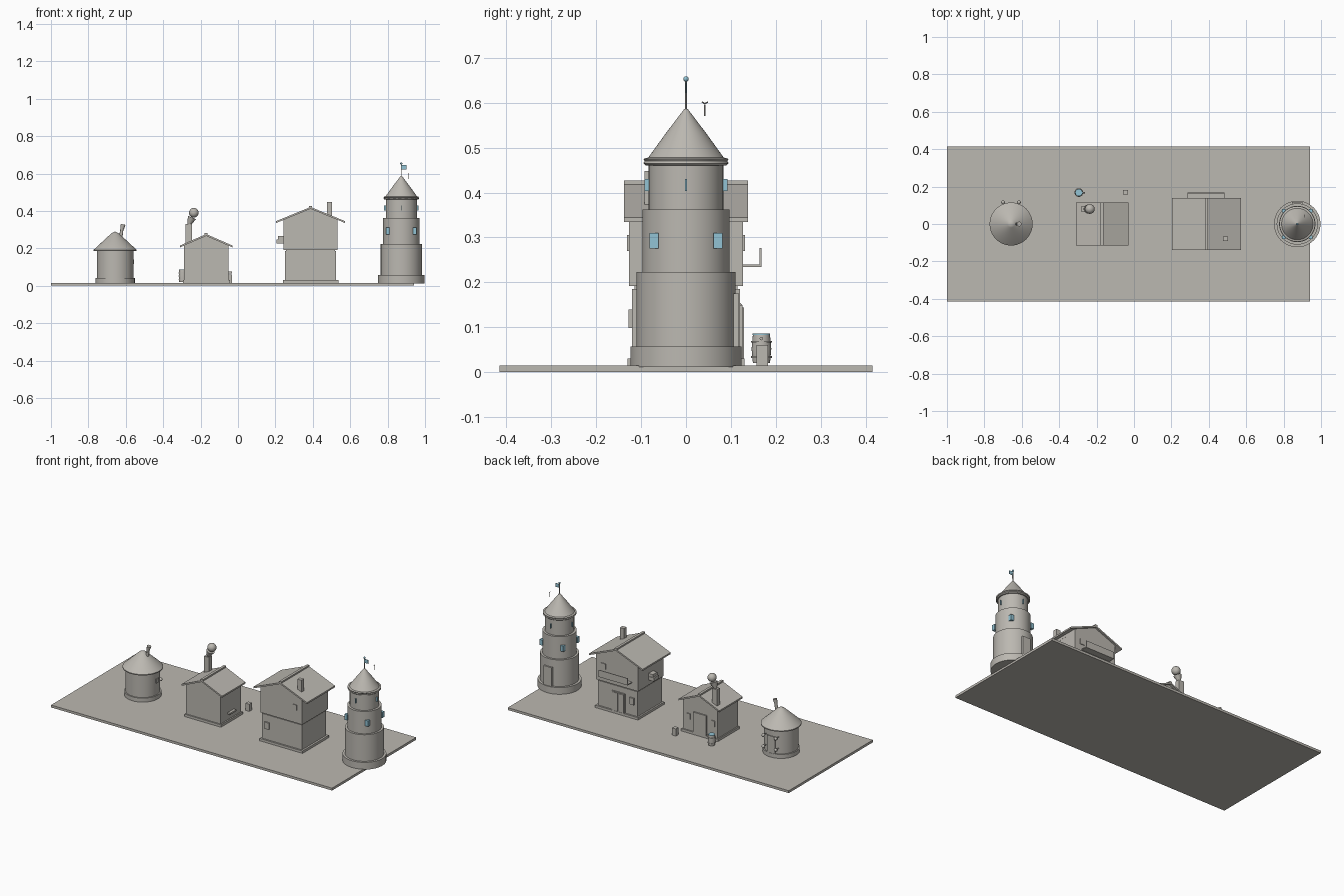
import bpy, bmesh, math
from mathutils import Vector

if "Cube" in bpy.data.objects:
    bpy.data.objects.remove(bpy.data.objects["Cube"])


def material(name, rgb):
    m = bpy.data.materials.new(name)
    m.diffuse_color = (*rgb, 1)
    m.use_nodes = True
    m.node_tree.nodes["Principled BSDF"].inputs["Base Color"].default_value = m.diffuse_color
    return m


STONE = material("warm_grey", (0.50, 0.48, 0.44))
BLUE = material("pale_blue", (0.29, 0.55, 0.66))
GROUND = 0.015


def finish(name, bm, mat, smooth=False):
    bmesh.ops.recalc_face_normals(bm, faces=bm.faces)
    mesh = bpy.data.meshes.new(name)
    bm.to_mesh(mesh)
    bm.free()
    mesh.materials.append(mat)
    ob = bpy.data.objects.new(name, mesh)
    bpy.context.collection.objects.link(ob)
    if smooth:
        bpy.ops.object.select_all(action='DESELECT')
        bpy.context.view_layer.objects.active = ob
        ob.select_set(True)
        bpy.ops.object.shade_smooth_by_angle(angle=math.radians(35))
    return ob


def box(name, x, y, z, mat=STONE):
    """Box from (low, high) ranges on each axis."""
    bm = bmesh.new()
    bmesh.ops.create_cube(bm, size=1)
    for v in bm.verts:
        v.co = [r[0] if c < 0 else r[1] for c, r in zip(v.co, (x, y, z))]
    return finish(name, bm, mat)


def lathe(name, centre, profile, mat=STONE, sides=48):
    """Spin a closed (radius, z) outline around a vertical axis."""
    bm = bmesh.new()
    pts = [Vector((r, 0, z)) for r, z in profile]
    vs = [bm.verts.new(p) for p in pts]
    edges = [bm.edges.new(p) for p in zip(vs, vs[1:])]
    bmesh.ops.spin(bm, geom=vs + edges, cent=(0, 0, 0), axis=(0, 0, 1),
                   angle=math.tau, steps=sides)
    bmesh.ops.remove_doubles(bm, verts=bm.verts, dist=0.0001)
    bmesh.ops.translate(bm, verts=bm.verts, vec=(*centre, 0))
    return finish(name, bm, mat, True)


def drum(name, centre, r, z0, z1, mat=STONE, sides=48):
    return lathe(name, centre, [(0, z0), (r, z0), (r, z1), (0, z1)], mat, sides)


def rod(name, a, b, r0, r1, mat=STONE, sides=12):
    a, b = Vector(a), Vector(b)
    bm = bmesh.new()
    bmesh.ops.create_cone(bm, cap_ends=True, segments=sides, radius1=r0,
                          radius2=r1, depth=(b - a).length)
    bm.transform((b - a).to_track_quat('Z', 'Y').to_matrix().to_4x4())
    bmesh.ops.translate(bm, verts=bm.verts, vec=(a + b) / 2)
    return finish(name, bm, mat, True)


def ball(name, c, r, mat=STONE):
    bm = bmesh.new()
    bmesh.ops.create_uvsphere(bm, u_segments=16, v_segments=10, radius=r)
    bmesh.ops.translate(bm, verts=bm.verts, vec=c)
    return finish(name, bm, mat, True)


def prism(name, outline, y0, y1):
    """Extrude an (x, z) outline along y."""
    bm = bmesh.new()
    f = bm.faces.new([bm.verts.new((x, y0, z)) for x, z in outline])
    g = bmesh.ops.extrude_face_region(bm, geom=[f])
    bmesh.ops.translate(bm, vec=(0, y1 - y0, 0),
                        verts=[v for v in g['geom'] if isinstance(v, bmesh.types.BMVert)])
    return finish(name, bm, STONE)


def gable_roof(name, cx, wall, eave, z_eave, z_top, half_y, wall_y, z_wall):
    """Gable wall under two thin sloping slabs and a ridge strip."""
    t = 0.010
    top = z_top - 0.006
    prism(name + "_gable", [(cx - wall, z_wall), (cx + wall, z_wall),
                            (cx + wall, top - t - (top - z_eave) * wall / eave), (cx, top - t),
                            (cx - wall, top - t - (top - z_eave) * wall / eave)], -wall_y, wall_y)
    for s, side in ((-1, "left"), (1, "right")):
        prism(f"{name}_{side}_slab", [(cx, top), (cx + s * eave, z_eave),
                                      (cx + s * eave, z_eave - t), (cx, top - t)], -half_y, half_y)
    box(name + "_ridge", (cx - .008, cx + .008), (-half_y, half_y), (top - .006, z_top))


# Ground plate
box("ground_plate", (-1, .94), (-.415, .415), (0, GROUND))

# Round tower: stepped drums and conical roof
T = (.873, 0)
drum("tower_foot", T, .124, .012, .057, sides=64)
drum("tower_lower", T, .110, .05, .223, sides=64)
drum("tower_middle", T, .097, .22, .362, sides=64)
drum("tower_upper", T, .083, .36, .466, sides=64)
lathe("tower_roof", T, [(0, .460), (.089, .460), (.095, .465), (.092, .470), (.095, .475),
                        (.084, .478), (.045, .532), (.004, .586), (0, .586)], sides=64)
rod("flag_pole", (*T, .58), (*T, .65), .002, .002)
ball("flag_pole_ball", (*T, .653), .006, BLUE)
box("flag", (T[0] + .001, T[0] + .027), (-.001, .001), (.622, .645), BLUE)
box("tower_door", (.845, .901), (.09, .118), (.055, .175))
for i, (sx, sy) in enumerate(((1, 1), (1, -1), (-1, 1), (-1, -1))):
    x, y = T[0] + sx * .072, sy * .071
    box(f"tower_window_{i}", (x - .010, x + .010), (y - .010, y + .010), (.275, .310), BLUE)
for i, (sx, sy) in enumerate(((1, 0), (-1, 0), (0, 1), (0, -1))):
    x, y = T[0] + sx * .087, sy * .087
    dx, dy = (.005, .002) if sx else (.002, .005)
    box(f"tower_slit_{i}", (x - dx, x + dx), (y - dy, y + dy), (.403, .430), BLUE)
# Small weather marker beside the tower roof
rod("marker_stem", (.912, .042, .571), (.912, .042, .596), .0015, .0015)
for s in (-1, 1):
    rod("marker_wing", (.912, .042, .598), (.912, .042 + s * .007, .602), .0015, .0015)

# Two-storey house
H = .388
box("house_foot", (.24, .537), (-.13, .13), (.012, .03))
box("house_lower", (.25, .525), (-.12, .12), (.02, .185))
box("house_core", (.256, .519), (-.115, .115), (.18, .2))
box("house_upper", (.243, .532), (-.127, .127), (.192, .345))
gable_roof("house_roof", H, .1445, .185, .345, .427, .138, .127, .335)
box("house_chimney", (.475, .503), (-.092, -.067), (.35, .448))
box("house_door_frame", (.335, .425), (.115, .126), (.03, .15))
for x in (.341, .382):
    box("house_door_leaf", (x, x + .037), (.12, .129), (.03, .144))
for s in (-1, 1):
    y = s * .122
    box("house_low_window", (.272, .302), (y - .006, y + .006), (.098, .14))
    y = s * .127
    box("house_high_window", (.465, .495), (y - .004, y + .004), (.27, .305))
box("side_window_box", (.205, .245), (-.025, .025), (.225, .247))
box("side_window_frame", (.213, .245), (-.022, .022), (.247, .265))
# Rear balcony
box("balcony_floor", (.285, .485), (.12, .166), (.234, .240))
box("balcony_front", (.285, .485), (.164, .168), (.234, .277))

# Cottage
C = -.17
box("cottage_foot", (-.295, -.042), (-.108, .108), (.012, .03))
box("cottage_walls", (-.288, -.05), (-.1, .1), (.02, .212))
gable_roof("cottage_roof", C, .119, .14, .215, .282, .115, .1, .205)
box("cottage_chimney", (-.28, -.245), (.065, .095), (.2, .33))
rod("smoke_stem", (-.262, .08, .325), (-.246, .08, .365), .008, .024, sides=16)
ball("smoke_puff", (-.236, .08, .39), .026)
box("cottage_door", (-.215, -.125), (.09, .108), (.028, .155))
for x in (-.26, -.09):
    box("cottage_window", (x - .012, x + .012), (.095, .106), (.1, .135))
box("cottage_side_ledge", (-.05, -.033), (-.03, .03), (.065, .075))

# Water barrel and crate
B = (-.295, .168)
lathe("barrel", B, [(0, .02), (.019, .02), (.022, .052), (.019, .084), (0, .084)], sides=24)
for z in (.034, .068):
    drum("barrel_hoop", B, .0235, z - .002, z + .002, sides=24)
drum("barrel_water", B, .0195, .083, .086, BLUE, 24)
rod("barrel_tap", (-.275, .168, .075), (-.262, .168, .075), .004, .004)
box("crate", (-.058, -.032), (.157, .183), (GROUND - .002, .06))

# Round hut
U = (-.657, 0)
drum("hut_foot", U, .105, .012, .04)
drum("hut_walls", U, .098, .03, .2)
lathe("hut_roof", U, [(0, .19), (.115, .186), (.115, .192), (.02, .28), (0, .29)])
rod("hut_chimney", (-.628, 0, .255), (-.622, 0, .29), .009, .009)
rod("hut_chimney_cap", (-.624, 0, .285), (-.614, 0, .328), .007, .013)
box("hut_door", (-.685, -.63), (.08, .102), (.04, .145))
box("hut_side_window", (-.567, -.555), (-.012, .012), (.115, .14))
for x in (-.7, -.615):
    for z in (.075, .145):
        rod("hut_lamp_arm", (x, .085, z), (x, .115, z), .003, .003)
        ball("hut_lamp", (x, .116, z), .010)
